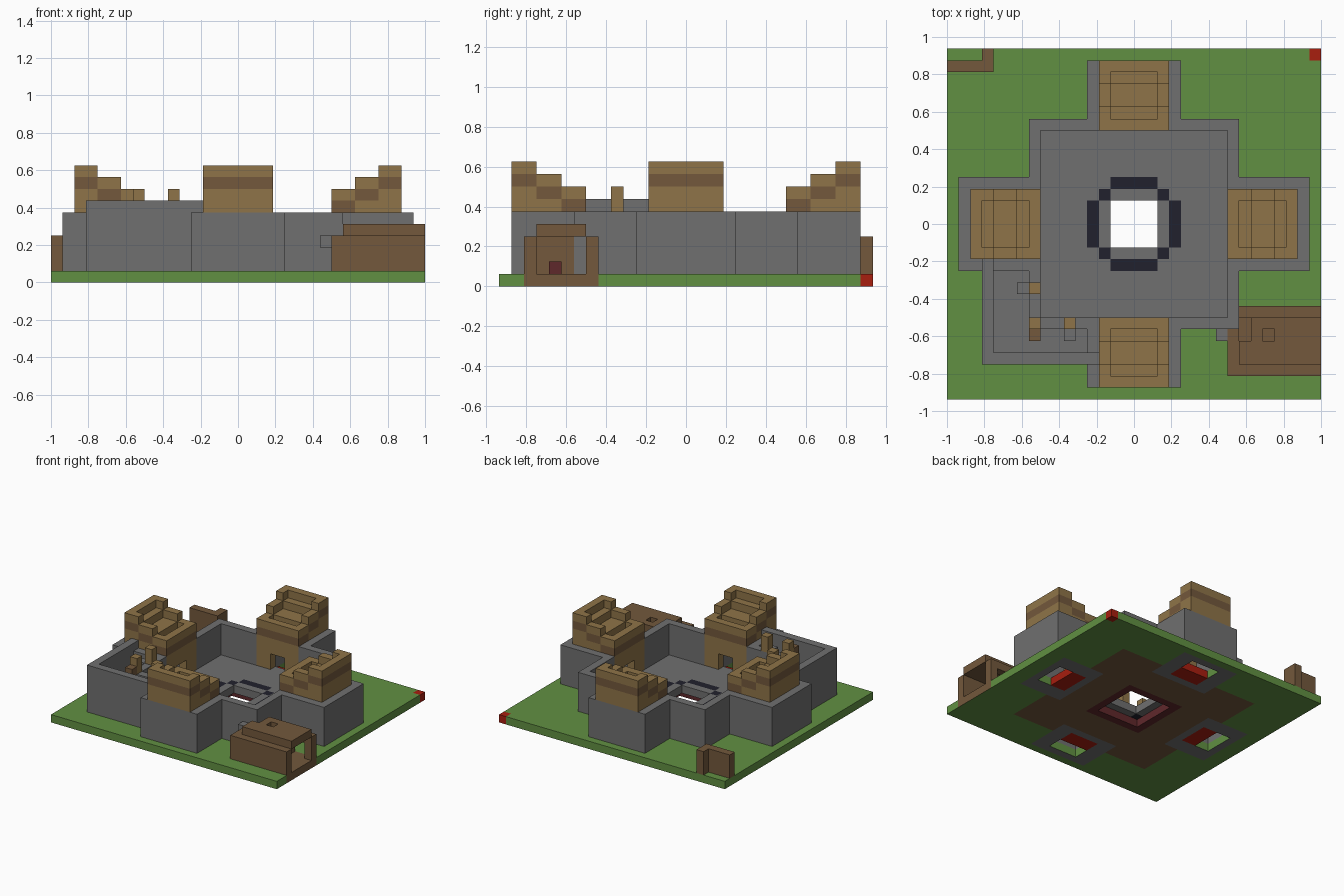
import bpy
import bmesh

if "Cube" in bpy.data.objects:
    bpy.data.objects.remove(bpy.data.objects["Cube"], do_unlink=True)

UNIT = 1 / 16


def linear(c):
    c /= 255
    return c / 12.92 if c <= 0.04045 else ((c + 0.055) / 1.055) ** 2.4


def make_material(name, r, g, b):
    mat = bpy.data.materials.new(name)
    mat.use_nodes = True
    color = (linear(r), linear(g), linear(b), 1)
    mat.diffuse_color = color
    shader = mat.node_tree.nodes["Principled BSDF"]
    shader.inputs["Base Color"].default_value = color
    shader.inputs["Roughness"].default_value = 0.9
    return mat


MATERIALS = [
    make_material("grass_green", 97, 144, 66),
    make_material("stone_grey", 112, 112, 112),
    make_material("sandy_tan", 143, 116, 72),
    make_material("wood_brown", 115, 88, 60),
    make_material("charcoal", 33, 33, 45),
    make_material("bright_red", 168, 30, 15),
    make_material("dark_red", 95, 40, 43),
]
GREEN, STONE, TAN, BROWN, CHARCOAL, RED, DARK_RED = range(len(MATERIALS))


def fill(cells, x0, x1, y0, y1, z0, z1, mat):
    """Fill a block of unit cells with a material, or carve it with None."""
    for x in range(x0, x1):
        for y in range(y0, y1):
            for z in range(z0, z1):
                if mat is None:
                    cells.pop((x, y, z), None)
                else:
                    cells[x, y, z] = mat


def fill_side(cells, turn, t0, t1, d0, d1, z0, z1, mat):
    """Fill a block given by sideways and outward distance on one of four sides."""
    corners = [(t0, d0), (t1, d1)]
    for _ in range(turn):
        corners = [(-y, x) for x, y in corners]
    (xa, ya), (xb, yb) = corners
    fill(cells, min(xa, xb), max(xa, xb), min(ya, yb), max(ya, yb), z0, z1, mat)


def build(name, cells, underside=None):
    """Make one object from the exposed faces of the cells, merged where flat."""
    bm = bmesh.new()
    verts = {}

    def vert(p):
        if p not in verts:
            verts[p] = bm.verts.new([c * UNIT for c in p])
        return verts[p]

    for cell, mat in cells.items():
        for axis in range(3):
            for side in (0, 1):
                near = list(cell)
                near[axis] += 2 * side - 1
                if tuple(near) in cells:
                    continue
                loop = []
                for a, b in ((0, 0), (1, 0), (1, 1), (0, 1)):
                    p = list(cell)
                    p[axis] += side
                    p[(axis + 1) % 3] += a
                    p[(axis + 2) % 3] += b
                    loop.append(vert(tuple(p)))
                face = bm.faces.new(loop if side else loop[::-1])
                face.material_index = mat
                if underside and axis == 2 and not side:
                    face.material_index = underside(cell, mat)
    bmesh.ops.dissolve_limit(bm, angle_limit=0.01, verts=bm.verts[:],
                             edges=bm.edges[:], delimit={'MATERIAL'})
    mesh = bpy.data.meshes.new(name)
    bm.to_mesh(mesh)
    bm.free()
    for mat in MATERIALS:
        mesh.materials.append(mat)
    obj = bpy.data.objects.new(name, mesh)
    bpy.context.collection.objects.link(obj)
    return obj


# Ground slab with central pit, tower cavities and a corner marker
ground = {}
fill(ground, -16, 16, -15, 15, 0, 1, GREEN)
fill(ground, 15, 16, 14, 15, 0, 1, RED)
fill(ground, 8, 16, -13, -7, 0, 1, BROWN)
fill(ground, -4, 4, -4, 4, 0, 1, DARK_RED)
fill(ground, -3, 3, -3, 3, 0, 1, None)
for turn in range(4):
    fill_side(ground, turn, -2, 2, 9, 11, 0, 1, RED)
    fill_side(ground, turn, -2, 2, 11, 13, 0, 1, None)


def ground_underside(cell, mat):
    """Earth under the fort, stone around each tower cavity."""
    if mat in (RED, DARK_RED):
        return mat
    u, v = sorted((abs(cell[0] + 0.5), abs(cell[1] + 0.5)))
    if u < 4 and 8 < v < 14:
        return STONE
    return BROWN if v < 10 else GREEN


build("ground", ground, ground_underside)

# Stone fort: courtyard, outer wall and four arms
fort = {}
fill(fort, -9, 9, -9, 9, 1, 6, STONE)
fill(fort, -8, 8, -8, 8, 2, 6, None)
for turn in range(4):
    reach = 15 if turn % 2 else 14
    fill_side(fort, turn, -4, 4, 8, reach, 1, 6, STONE)
    fill_side(fort, turn, -2, 2, 9, 13, 1, 6, None)
    fill_side(fort, turn, -3, 3, 8, 9, 2, 6, None)
    # Dark ring around the pit
    fill_side(fort, turn, -2, 2, 3, 4, 1, 2, CHARCOAL)
    fill_side(fort, turn, 2, 3, 2, 3, 1, 2, CHARCOAL)
fill(fort, -2, 2, -2, 2, 1, 2, None)
build("stone_fort", fort)

# Four stepped towers with a dark band and a doorway to the courtyard
for turn, side in enumerate(("back", "right", "front", "left")):
    tower = {}
    fill_side(tower, turn, -3, 3, 8, 9, 2, 6, TAN)
    fill_side(tower, turn, -1, 1, 8, 9, 2, 4, None)
    for step in range(3):
        near, top = 8 + 2 * step, 8 + step
        fill_side(tower, turn, -3, 3, near, near + 2, 6, top, TAN)
        fill_side(tower, turn, -3, 3, near, near + 2, top - 2, top - 1, BROWN)
        # Sunken roof inside the parapet
        inner = (max(near, 9), min(near + 2, 13))
        fill_side(tower, turn, -2, 2, *inner, top - 2, top - 1, TAN)
        fill_side(tower, turn, -2, 2, *inner, top - 1, top, None)
    build(side + "_tower", tower)

# Walled annex at the front right corner
annex = {}
fill(annex, -13, -3, -12, -3, 1, 7, STONE)
fill(annex, -12, -3, -11, -3, 2, 7, None)
for cell in list(annex):
    if cell in fort:
        del annex[cell]
for x, y in ((-10, -6), (-6, -10)):
    fill(annex, x, x + 1, y, y + 1, 5, 6, STONE)
build("annex", annex)

# Short posts on the wall between annex and courtyard
posts = {}
for x, y in ((-9, -6), (-9, -9), (-6, -9)):
    fill(posts, x, x + 1, y, y + 1, 6, 8, TAN)
fill(posts, -9, -8, -10, -9, 6, 7, BROWN)
build("wall_posts", posts)

# Wooden shed with open end, raised roof and smoke hole
shed = {}
fill(shed, 8, 16, -13, -7, 1, 4, BROWN)
fill(shed, 10, 16, -12, -8, 4, 5, BROWN)
fill(shed, 9, 10, -12, -10, 4, 5, BROWN)
fill(shed, 9, 16, -12, -8, 1, 4, None)
fill(shed, 13, 15, -8, -7, 1, 3, None)
fill(shed, 11, 12, -10, -9, 4, 5, None)
fill(shed, 9, 10, -11, -10, 1, 2, DARK_RED)
fill(shed, 7, 8, -10, -9, 3, 4, STONE)
for cell in list(shed):
    if cell in fort:
        del shed[cell]
build("shed", shed)

# Ruined wooden corner at the back
ruin = {}
fill(ruin, -16, -12, 13, 14, 1, 4, BROWN)
fill(ruin, -13, -12, 14, 15, 1, 4, BROWN)
build("ruined_corner", ruin)
